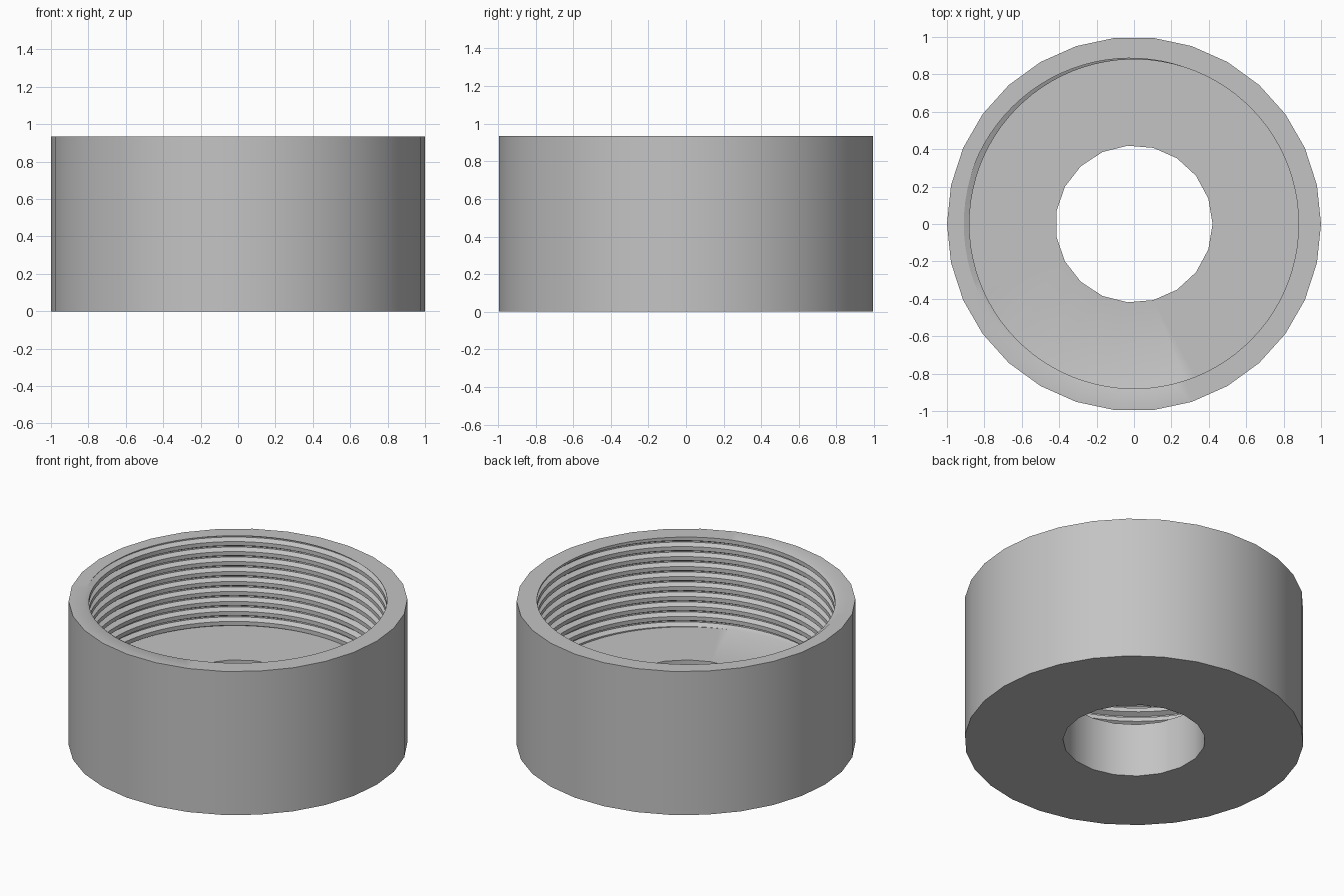
import bpy, bmesh, math

cube = bpy.data.objects.get("Cube")
if cube:
    bpy.data.objects.remove(cube)

HEIGHT, FLOOR = 0.935, 0.35
CREST, ROOT, PITCH = 0.88, 0.91, 0.065
SEGMENTS = 90
# One turn of thread, as (height within the pitch, radius)
PROFILE = [(-0.3, CREST), (-0.06, ROOT), (0.06, ROOT), (0.3, CREST)]


def ring(bm, radius, sides, z):
    return [bm.verts.new((radius * math.cos(2 * math.pi * i / sides),
                          radius * math.sin(2 * math.pi * i / sides), z))
            for i in range(sides)]


def wall(bm, radius, sides, low, high):
    a, b = ring(bm, radius, sides, low), ring(bm, radius, sides, high)
    for i in range(sides):
        j = (i + 1) % sides
        bm.faces.new((a[i], a[j], b[j], b[i]))


def thread_radius(z, turn):
    u = (z - HEIGHT) / PITCH - turn + 0.5
    u = abs(u - round(u))
    t = min(max((u - 0.06) / 0.24, 0), 1)
    return ROOT + (CREST - ROOT) * t


def threaded_bore(bm):
    turns = math.ceil((HEIGHT - FLOOR) / PITCH) + 2
    rows = [HEIGHT + PITCH * (k - turns + u)
            for k in range(turns + 2) for u, _ in PROFILE]
    columns = []
    for i in range(SEGMENTS):
        turn = i / SEGMENTS
        angle = 2 * math.pi * turn
        column = []
        for row in rows:
            z = min(max(row + PITCH * (turn - 0.5), FLOOR), HEIGHT)
            r = thread_radius(z, turn)
            column.append(bm.verts.new((r * math.cos(angle), r * math.sin(angle), z)))
        columns.append(column)
    # The last column meets the first one a full pitch higher
    for i in range(SEGMENTS):
        a, b = columns[i], columns[(i + 1) % SEGMENTS]
        shift = len(PROFILE) if i == SEGMENTS - 1 else 0
        for k in range(len(rows) - 1 - shift):
            bm.faces.new((a[k], a[k + 1], b[k + 1 + shift], b[k + shift]))
    bmesh.ops.remove_doubles(bm, verts=bm.verts[:], dist=1e-5)
    loose = [v for v in bm.verts if not v.link_faces]
    bmesh.ops.delete(bm, geom=loose, context='VERTS')


def close_level(bm, z):
    edges = [e for e in bm.edges if e.is_boundary
             and all(abs(v.co.z - z) < 1e-4 for v in e.verts)]
    bmesh.ops.triangle_fill(bm, edges=edges, use_beauty=True)


bm = bmesh.new()
threaded_bore(bm)
wall(bm, 1.0, 30, 0, HEIGHT)       # outer wall
wall(bm, 0.42, 19, 0, FLOOR)       # through hole
for level in (0, FLOOR, HEIGHT):   # base, inner floor, rim
    close_level(bm, level)
bmesh.ops.recalc_face_normals(bm, faces=bm.faces[:])

mesh = bpy.data.meshes.new("threaded_cap")
bm.to_mesh(mesh)
bm.free()
cap = bpy.data.objects.new("threaded_cap", mesh)
bpy.context.collection.objects.link(cap)

# Plain grey material
grey = bpy.data.materials.new("grey")
grey.use_nodes = True
colour = (0.55, 0.55, 0.55, 1)
grey.diffuse_color = colour
for node in grey.node_tree.nodes:
    if node.type == 'BSDF_PRINCIPLED':
        node.inputs["Base Color"].default_value = colour
mesh.materials.append(grey)

bpy.ops.object.select_all(action='DESELECT')
cap.select_set(True)
bpy.context.view_layer.objects.active = cap
bpy.ops.object.shade_smooth_by_angle(angle=math.radians(30))
